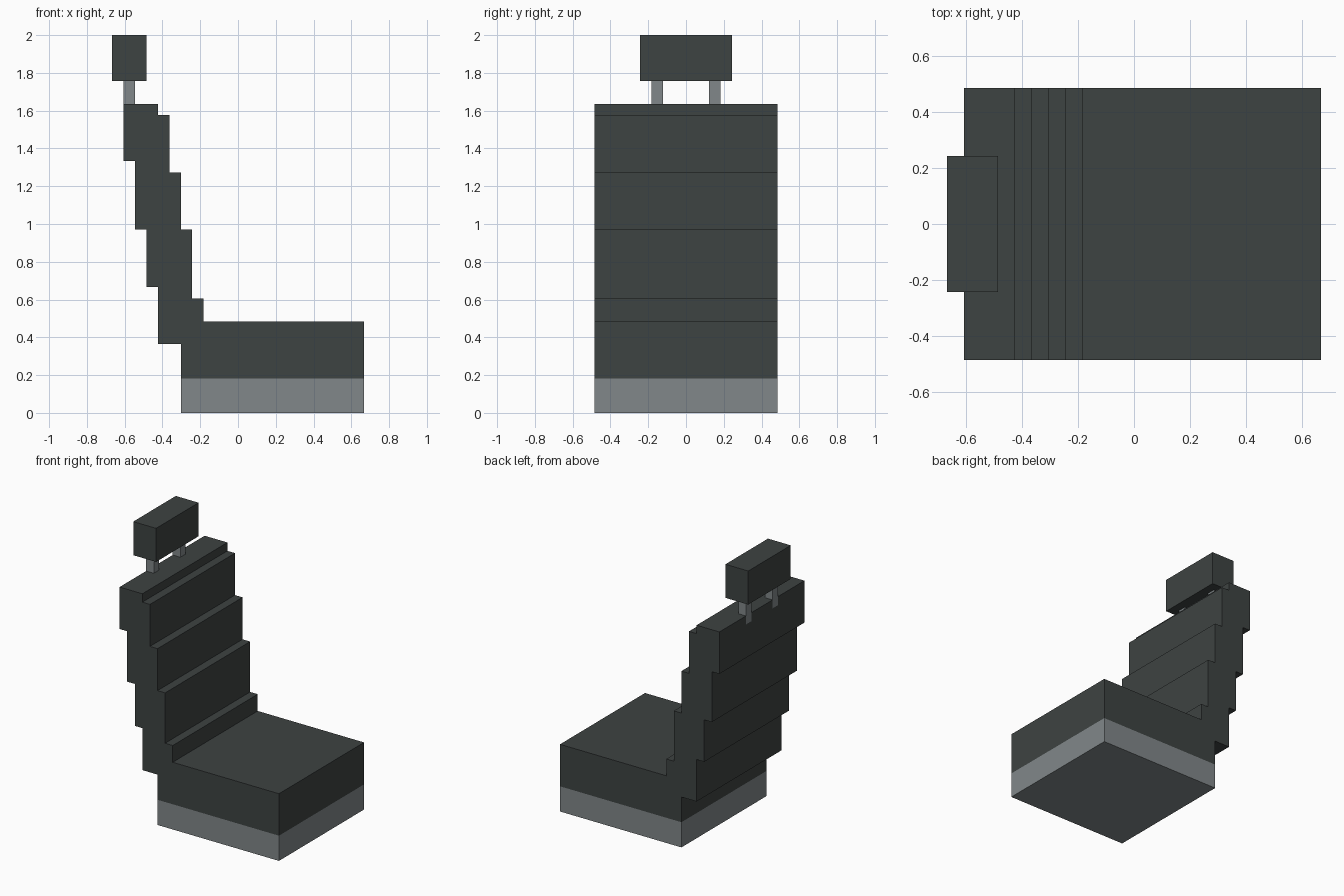
import bpy, bmesh

if "Cube" in bpy.data.objects:
    bpy.data.objects.remove(bpy.data.objects["Cube"])

U = 2 / 33  # grid unit: the model is 33 units tall


def material(name, rgb):
    m = bpy.data.materials.new(name)
    m.diffuse_color = (*rgb, 1)
    m.use_nodes = True
    m.node_tree.nodes["Principled BSDF"].inputs["Base Color"].default_value = m.diffuse_color
    return m


UPHOLSTERY = material("dark upholstery", (0.048, 0.056, 0.054))
METAL = material("grey metal", (0.22, 0.245, 0.253))


def extrude_profile(name, profile, y0, y1, mat):
    """Extrude an (x, z) outline, in grid units, from y0 to y1."""
    bm = bmesh.new()
    face = bm.faces.new([bm.verts.new((x * U, y0 * U, z * U)) for x, z in profile])
    result = bmesh.ops.extrude_face_region(bm, geom=[face])
    verts = [v for v in result["geom"] if isinstance(v, bmesh.types.BMVert)]
    bmesh.ops.translate(bm, verts=verts, vec=(0, (y1 - y0) * U, 0))
    bmesh.ops.recalc_face_normals(bm, faces=bm.faces)
    mesh = bpy.data.meshes.new(name)
    bm.to_mesh(mesh)
    bm.free()
    mesh.materials.append(mat)
    obj = bpy.data.objects.new(name, mesh)
    bpy.context.collection.objects.link(obj)
    return obj


def box(name, x0, x1, y0, y1, z0, z1, mat):
    return extrude_profile(name, [(x0, z0), (x1, z0), (x1, z1), (x0, z1)], y0, y1, mat)


# Base under the seat
box("seat_base", -5, 11, -8, 8, 0, 3, METAL)

# Cushion and stepped, reclining backrest in one outline
outline = [(-5, 3), (11, 3), (11, 8), (-3, 8)]
x = -3
for z in (10, 16, 21, 26):          # steps up the front
    outline += [(x, z), (x - 1, z)]
    x -= 1
outline += [(-7, 27), (-10, 27)]
x = -10
for z in (22, 16, 11):              # steps down the rear
    outline += [(x, z), (x + 1, z)]
    x += 1
outline += [(-7, 6), (-5, 6)]
extrude_profile("seat_and_backrest", outline, -8, 8, UPHOLSTERY)

# Headrest posts, sunk one unit into the backrest and showing on its rear face
for side, y in (("right", -3), ("left", 2)):
    box(f"headrest_post_{side}", -10.02, -9, y, y + 1, 26, 29, METAL)

# Headrest
box("headrest", -11, -8, -4, 4, 29, 33, UPHOLSTERY)
